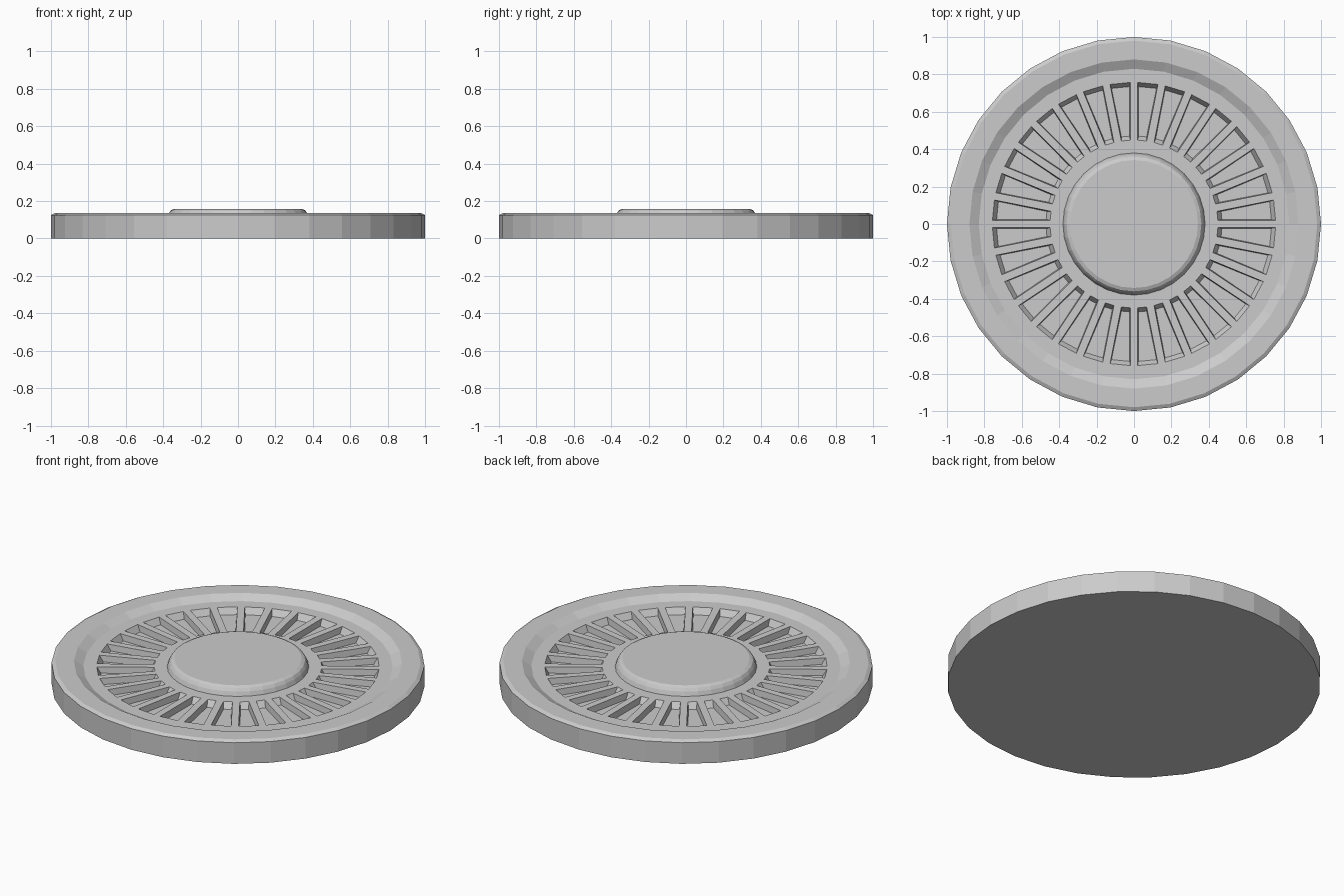
import bpy, bmesh
from math import sin, cos, pi
from mathutils import Vector

if "Cube" in bpy.data.objects:
    bpy.data.objects.remove(bpy.data.objects["Cube"])

N = 32  # sides of the disc, and number of slots


def ring(bm, r, z):
    return [bm.verts.new((r * sin(2 * pi * i / N), r * cos(2 * pi * i / N), z))
            for i in range(N)]


def lathe(bm, profile):
    """Revolve (r, z) points, cap both ends; returns the bands of faces."""
    rings = [ring(bm, r, z) for r, z in profile]
    bands = []
    for a, b in zip(rings, rings[1:]):
        bands.append([bm.faces.new((a[i], a[(i + 1) % N], b[(i + 1) % N], b[i]))
                      for i in range(N)])
    bm.faces.new(rings[0])
    bm.faces.new(rings[-1])
    bmesh.ops.recalc_face_normals(bm, faces=bm.faces)
    return bands


# Disc with chamfered rim, sunken face and raised hub, from bottom to hub top
bm = bmesh.new()
profile = [(1.0, 0.0), (1.0, 0.125), (0.98, 0.136), (0.88, 0.136), (0.83, 0.11),
           (0.779, 0.11), (0.43, 0.11), (0.38, 0.11), (0.371, 0.134),
           (0.36, 0.15), (0.342, 0.158)]
bands = lathe(bm, profile)

# Slots: one per sector of the sunken face, leaving parallel ribs between
slots = bands[5]
bmesh.ops.inset_individual(bm, faces=slots, thickness=0.02, use_even_offset=True)
bmesh.ops.inset_individual(bm, faces=slots, thickness=0.004, use_even_offset=True)
for f in slots:
    for v in f.verts:
        flat = Vector((v.co.x, v.co.y, 0))
        inward = -0.018 if flat.length > 0.6 else 0.018
        v.co += flat.normalized() * inward
        v.co.z -= 0.036  # slot floor, with sloped end walls

mesh = bpy.data.meshes.new("slotted_disc")
bm.to_mesh(mesh)
bm.free()
disc = bpy.data.objects.new("slotted_disc", mesh)
bpy.context.collection.objects.link(disc)
